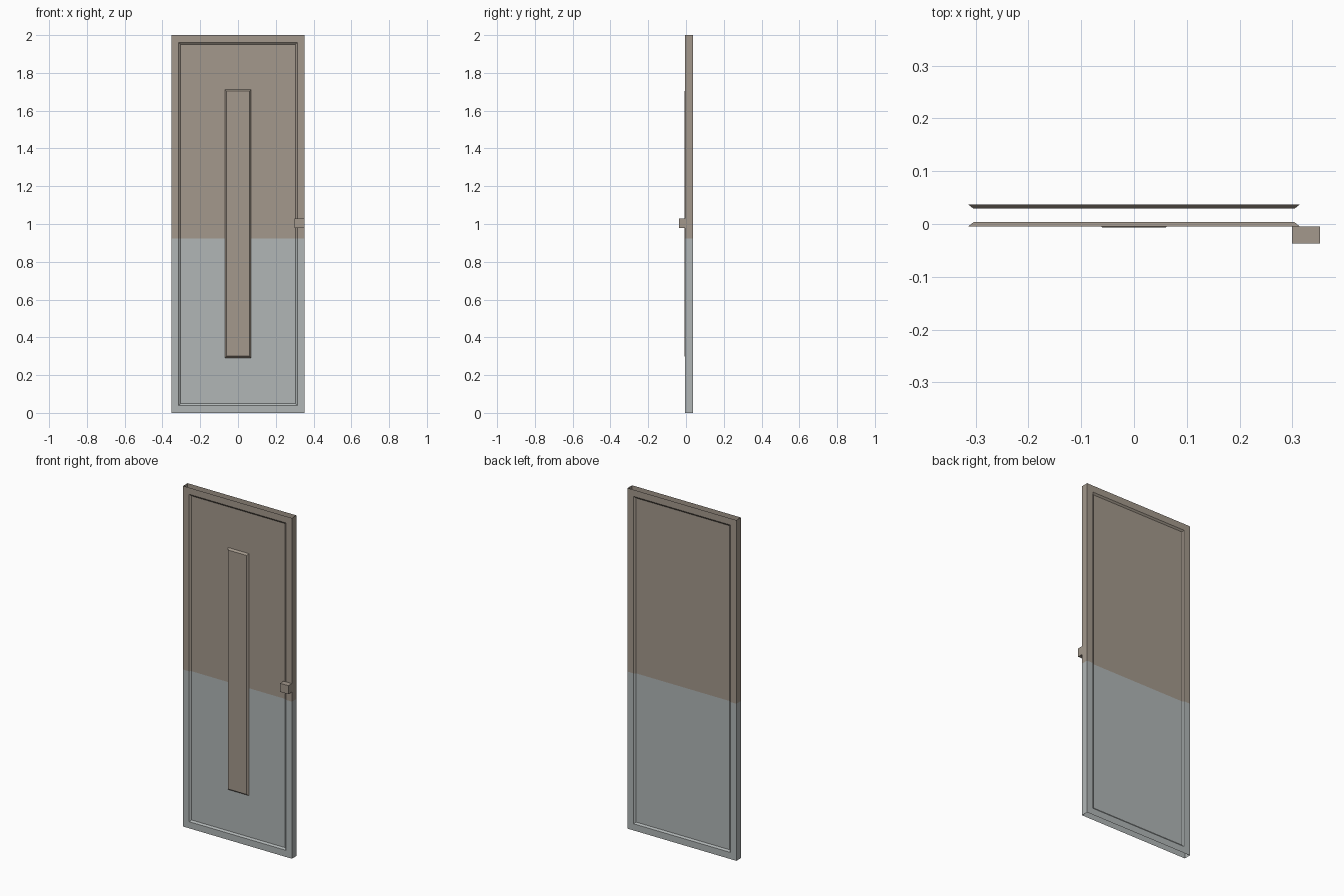
import bpy, bmesh
from mathutils import Vector

if "Cube" in bpy.data.objects:
    bpy.data.objects.remove(bpy.data.objects["Cube"])


def material(name, rgb):
    m = bpy.data.materials.new(name)
    m.diffuse_color = (*rgb, 1)
    m.use_nodes = True
    m.node_tree.nodes["Principled BSDF"].inputs["Base Color"].default_value = m.diffuse_color
    return m


BROWN = material("taupe_brown", (0.367, 0.315, 0.262))
GREY = material("pale_grey", (0.44, 0.47, 0.47))


def box(lo, hi):
    """Box as a bmesh, given by two opposite corners."""
    bm = bmesh.new()
    bmesh.ops.create_cube(bm, size=1)
    lo, hi = Vector(lo), Vector(hi)
    for v in bm.verts:
        v.co = Vector([lo[i] + (v.co[i] + 0.5) * (hi[i] - lo[i]) for i in range(3)])
    bm.normal_update()
    return bm


def finish(bm, name, *mats):
    me = bpy.data.meshes.new(name)
    bm.to_mesh(me)
    bm.free()
    for m in mats:
        me.materials.append(m)
    ob = bpy.data.objects.new(name, me)
    bpy.context.collection.objects.link(ob)
    return ob


W, FRONT, BACK, SPLIT = 0.353, -0.0045, 0.037, 0.922

# Door slab: open at top and bottom, recessed panel on front and back
bm = box((-W, FRONT, 0), (W, BACK, 2))
bmesh.ops.delete(bm, geom=[f for f in bm.faces if abs(f.normal.z) > 0.5],
                 context='FACES_ONLY')
panels = [f for f in bm.faces if abs(f.normal.y) > 0.5]
bmesh.ops.inset_individual(bm, faces=panels, thickness=0.055)
bmesh.ops.inset_individual(bm, faces=panels, thickness=0.014, depth=-0.008)

# Two-tone paint: brown above, grey below
bmesh.ops.bisect_plane(bm, geom=bm.verts[:] + bm.edges[:] + bm.faces[:],
                       plane_co=(0, 0, SPLIT), plane_no=(0, 0, 1))
for f in bm.faces:
    f.material_index = 0 if f.calc_center_median().z > SPLIT else 1
finish(bm, "door_slab", BROWN, GREY)

# Raised centre strip with sloped edges, standing on the recessed panel
bm = box((-0.069, -0.007, 0.291), (0.069, FRONT + 0.008, 1.712))
for v in bm.verts:
    if v.co.y < 0:
        v.co.x *= 0.06 / 0.069
        v.co.z += 0.009 if v.co.z < 1 else -0.009
bmesh.ops.delete(bm, geom=[f for f in bm.faces if f.normal.y > 0.9],
                 context='FACES_ONLY')
finish(bm, "centre_strip", BROWN)

# Handle block on the front edge
bm = box((0.299, -0.037, 0.978), (W, FRONT, 1.028))
finish(bm, "handle", BROWN)
